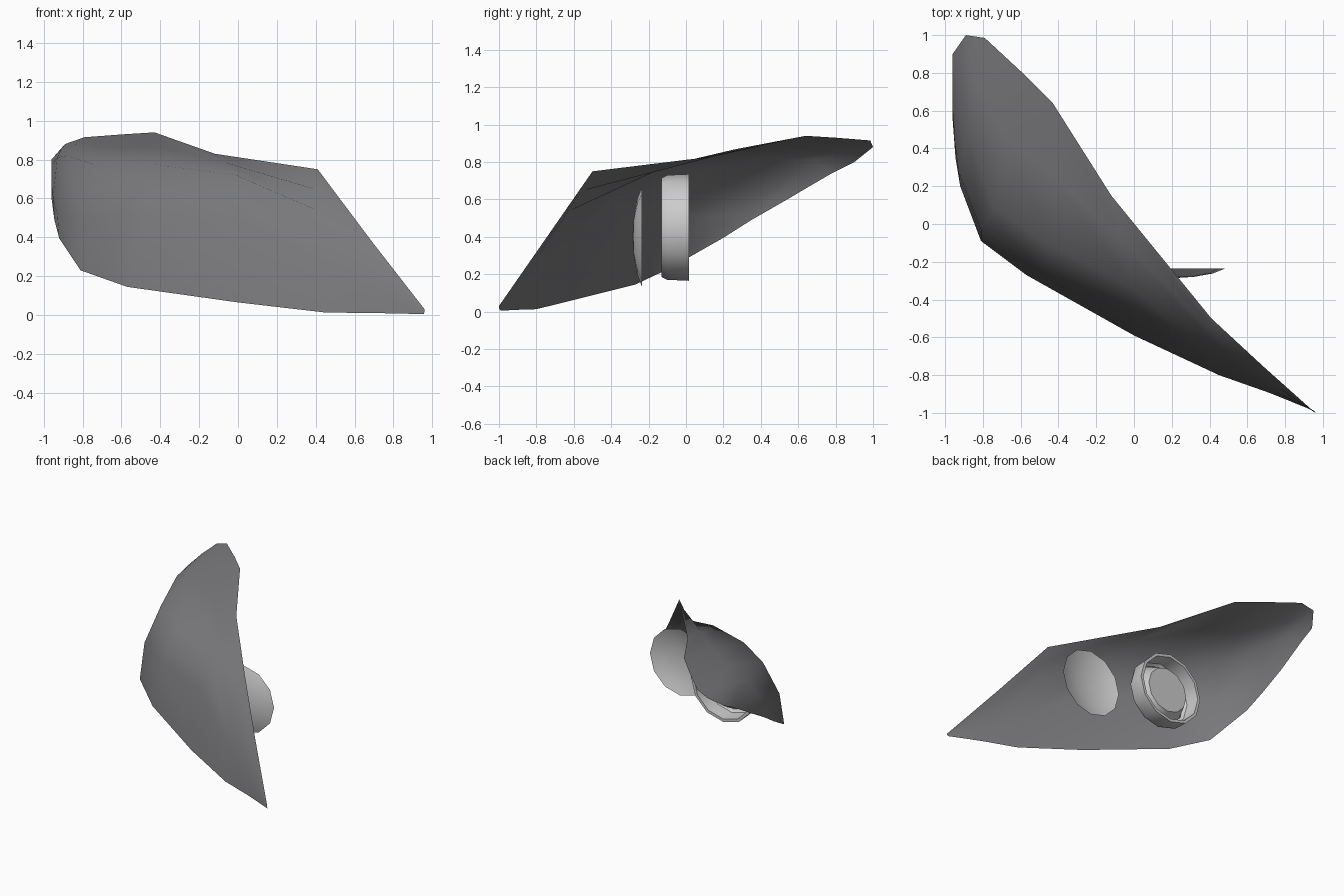
import bpy, bmesh, math
from mathutils import Vector

if "Cube" in bpy.data.objects:
    bpy.data.objects.remove(bpy.data.objects["Cube"])


def material(name, rgb):
    m = bpy.data.materials.new(name)
    m.diffuse_color = (*rgb, 1)
    m.use_nodes = True
    m.node_tree.nodes["Principled BSDF"].inputs["Base Color"].default_value = m.diffuse_color
    return m


dark = material("dark_grey", (0.19, 0.19, 0.2))
light = material("light_grey", (0.6, 0.6, 0.6))


def finish(bm, name, mat, angle):
    me = bpy.data.meshes.new(name)
    bm.to_mesh(me)
    bm.free()
    me.materials.append(mat)
    ob = bpy.data.objects.new(name, me)
    bpy.context.collection.objects.link(ob)
    bpy.ops.object.select_all(action='DESELECT')
    ob.select_set(True)
    bpy.context.view_layer.objects.active = ob
    bpy.ops.object.shade_smooth_by_angle(angle=math.radians(angle))
    return ob


def revolve(name, profile, cx, cz, mat, angle, cap=True, sides=12):
    """Spin a (radius, y) profile about a front-to-back axis."""
    bm = bmesh.new()
    rings = []
    for r, y in profile:
        rings.append([bm.verts.new((cx + r * math.cos(k * math.tau / sides), y,
                                    cz + r * math.sin(k * math.tau / sides)))
                      for k in range(sides)])
    for a, b in zip(rings, rings[1:]):
        for k in range(sides):
            n = (k + 1) % sides
            bm.faces.new((a[k], a[n], b[n], b[k]))
    if cap:
        bm.faces.new(rings[-1])
    bmesh.ops.recalc_face_normals(bm, faces=bm.faces)
    return finish(bm, name, mat, angle)


# Outer cover: cross-sections from the pointed tip to the rear corner,
# each going bottom edge, front ridge, upper bulge, top edge
sections = [
    [(.955, -.99, .005), (.958, -.995, .01), (.96, -1, .02), (.96, -1, .03)],
    [(.72, -.895, .01), (.71, -.87, .12), (.695, -.82, .25), (.68, -.75, .39)],
    [(.45, -.8, .013), (.42, -.73, .28), (.405, -.62, .54), (.41, -.5, .75)],
    [(0, -.59, .065), (0, -.47, .5), (-.01, -.33, .72), (-.12, .15, .83)],
    [(-.57, -.27, .145), (-.49, -.26, .52), (-.43, -.12, .775), (-.43, .64, .94)],
    [(-.81, -.09, .23), (-.81, -.03, .5), (-.74, .08, .775), (-.59, .8, .93)],
    [(-.92, .2, .395), (-.93, .28, .52), (-.88, .48, .82), (-.79, .985, .915)],
    [(-.945, .35, .49), (-.952, .46, .6), (-.93, .68, .81), (-.89, 1, .88)],
    [(-.96, .55, .605), (-.96, .66, .67), (-.96, .78, .74), (-.96, .9, .8)],
]
bm = bmesh.new()
rows = []
for i, s in enumerate(sections):
    pts = [Vector(p) for p in s]
    lift = 0.01 if 3 <= i <= 7 else 0          # slight crown on the hood
    pts.insert(3, (pts[2] + pts[3]) / 2 + Vector((0, 0, lift)))
    rows.append([bm.verts.new(p) for p in pts])
for a, b in zip(rows, rows[1:]):
    for j in range(4):
        bm.faces.new((a[j], a[j + 1], b[j + 1], b[j]))
finish(bm, "outer_cover", dark, 80)

# Shallow domed lamp lens, open at the back
revolve("lamp_lens", [(.268, -.235), (.2, -.262), (.1, -.28), (.02, -.285)],
        .217, .4, light, 40)

# Reflector: outer ring, front lip and a cone back to the base disc
revolve("reflector_bowl",
        [(.285, .015), (.28, -.1), (.265, -.13), (.235, -.13), (.18, -.02)],
        -.34, .45, light, 35)

# Thin inner wall of the reflector ring
revolve("reflector_inner_wall",
        [(.285, .015), (.262, .015), (.255, -.1), (.235, -.12)],
        -.34, .45, light, 35, cap=False)
